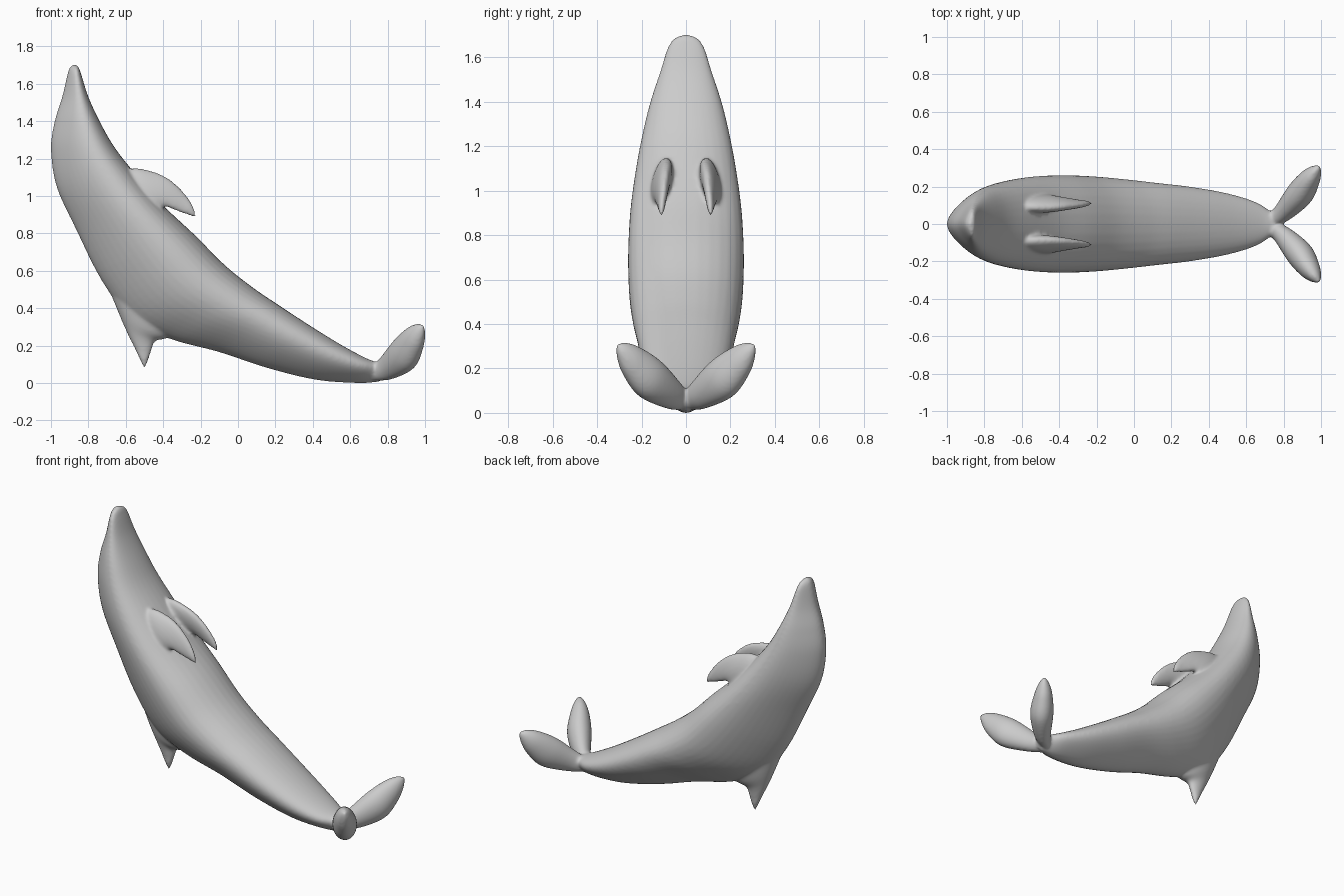
import bpy, bmesh, math
from mathutils import Vector

cube = bpy.data.objects.get("Cube")
if cube:
    bpy.data.objects.remove(cube, do_unlink=True)

grey = bpy.data.materials.new("dolphin grey")
grey.use_nodes = True
colour = (0.6, 0.6, 0.6, 1)
grey.diffuse_color = colour
grey.node_tree.nodes["Principled BSDF"].inputs["Base Color"].default_value = colour


def spline(a, b, c, d, t):
    """Smooth curve through b and c."""
    return 0.5 * (2 * b + (c - a) * t + (2 * a - 5 * b + 4 * c - d) * t * t
                  + (3 * b - a - 3 * c + d) * t ** 3)


def loft(bm, stations, wedge=0.0, sides=40, steps=6):
    """Skin sections of centre and two half axes; wedge narrows the -u side."""
    rows = []
    last = len(stations) - 1
    for i in range(last):
        near = [stations[min(max(i + k, 0), last)] for k in (-1, 0, 1, 2)]
        for s in range(steps):
            rows.append([spline(*[n[j] for n in near], s / steps) for j in range(3)])
    rows.append(stations[-1])
    rings = []
    for centre, u, v in rows:
        ring = []
        for k in range(sides):
            a = 2 * math.pi * k / sides
            spread = (1 + wedge * math.cos(a)) / (1 + 0.4 * wedge ** 2)
            ring.append(bm.verts.new(centre + u * math.cos(a) + v * math.sin(a) * spread))
        rings.append(ring)
    for lo, hi in zip(rings, rings[1:]):
        for k in range(sides):
            n = (k + 1) % sides
            bm.faces.new((lo[k], lo[n], hi[n], hi[k]))
    bm.faces.new(rings[0])
    bm.faces.new(rings[-1])
    verts = [v for ring in rings for v in ring]
    bmesh.ops.remove_doubles(bm, verts=verts, dist=0.0005)


def section(x0, z0, x1, z1, half_width, y0=0.0, y1=0.0):
    """Section between two outline points, with a half width along y."""
    a, b = Vector((x0, y0, z0)), Vector((x1, y1, z1))
    return (a + b) / 2, (b - a) / 2, Vector((0, half_width, 0))


bm = bmesh.new()

# Body: back outline point, belly outline point, half width
loft(bm, [section(*s) for s in (
    (-.874, 1.705, -.874, 1.705, 0),
    (-.897, 1.69, -.853, 1.69, .045),
    (-.912, 1.65, -.838, 1.65, .08),
    (-.94, 1.53, -.80, 1.53, .118),
    (-.98, 1.40, -.74, 1.40, .16),
    (-1.0, 1.25, -.66, 1.26, .195),
    (-.97, 1.05, -.55, 1.12, .225),
    (-.87, .83, -.40, .95, .25),
    (-.73, .55, -.23, .79, .26),
    (-.57, .34, -.07, .63, .255),
    (-.36, .235, .08, .51, .24),
    (-.10, .165, .22, .415, .22),
    (.15, .082, .38, .31, .198),
    (.40, .02, .55, .205, .163),
    (.60, .001, .68, .135, .115),
    (.74, .004, .75, .108, .055),
    (.79, .03, .79, .09, .025),
    (.80, .06, .80, .06, 0))], wedge=.43)

# Dorsal fin, flaring into the back
loft(bm, [section(*s) for s in (
    (-.69, .50, -.28, .33, .10),
    (-.635, .365, -.37, .245, .07),
    (-.592, .265, -.44, .225, .042),
    (-.555, .19, -.462, .175, .028),
    (-.525, .125, -.48, .12, .018),
    (-.50, .07, -.50, .07, 0))])

# Paired flippers on the belly and tail flukes
flipper = ((-.68, 1.08, -.44, .85, .06, .10, .12),
           (-.575, 1.146, -.405, .93, .046, .09, .125),
           (-.46, 1.132, -.385, .943, .038, .087, .125),
           (-.365, 1.088, -.34, .925, .029, .093, .12),
           (-.285, 1.013, -.29, .906, .02, .10, .115),
           (-.24, .945, -.25, .892, .013, .108, .112),
           (-.22, .88, -.22, .88, 0, .11, .11))
fluke = ((.71, 0, .045, .42), (.79, .055, .075, .72), (.885, .16, .152, 1.04),
         (.94, .24, .23, .82), (.972, .285, .28, .46), (.994, .315, .31, 0))

for side in (-1, 1):
    loft(bm, [section(*s[:5], side * s[5], side * s[6]) for s in flipper])
    across = Vector((.76, -.65 * side, 0)) * .07
    upward = Vector((-.35, -.40 * side, .85)) * .092
    loft(bm, [(Vector((x, side * y, z)), across * r, upward * r) for x, y, z, r in fluke])

bmesh.ops.recalc_face_normals(bm, faces=bm.faces)
mesh = bpy.data.meshes.new("dolphin_body")
bm.to_mesh(mesh)
bm.free()
mesh.materials.append(grey)
mesh.shade_smooth()
dolphin = bpy.data.objects.new("dolphin_body", mesh)
bpy.context.collection.objects.link(dolphin)

# Fuse body, fin, flippers and flukes into one skin with soft joins
fuse = dolphin.modifiers.new("fuse", 'REMESH')
fuse.mode = 'VOXEL'
fuse.voxel_size = 0.009
fuse.use_smooth_shade = True
soften = dolphin.modifiers.new("soften", 'SMOOTH')
soften.factor = 0.5
soften.iterations = 8
